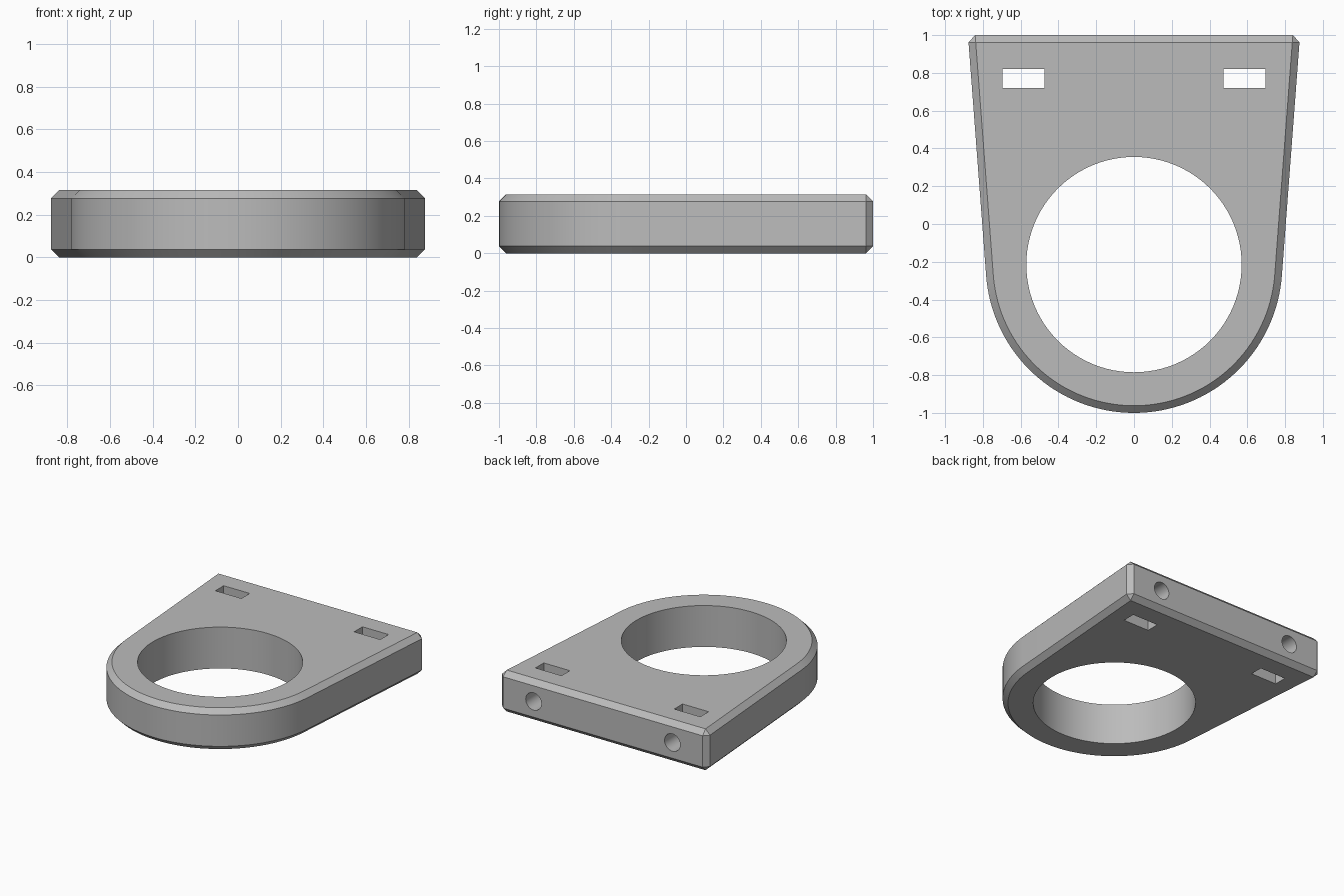
import bpy, bmesh, math
from mathutils import Matrix

if "Cube" in bpy.data.objects:
    bpy.data.objects.remove(bpy.data.objects["Cube"], do_unlink=True)

HEIGHT, CHAMFER = 0.315, 0.038
RING_Y, RING_R, HOLE_R = -0.215, 0.785, 0.57
BACK_X, BACK_Y = 0.879, 1.0
SLOT_X, SLOT_Y = 0.585, 0.77

grey = bpy.data.materials.new("plain grey")
grey.use_nodes = True
colour = (0.5, 0.5, 0.5, 1)
grey.diffuse_color = colour
grey.node_tree.nodes["Principled BSDF"].inputs["Base Color"].default_value = colour


def make_object(name, bm):
    mesh = bpy.data.meshes.new(name)
    bmesh.ops.recalc_face_normals(bm, faces=bm.faces)
    bm.to_mesh(mesh)
    bm.free()
    mesh.materials.append(grey)
    obj = bpy.data.objects.new(name, mesh)
    bpy.context.collection.objects.link(obj)
    return obj


def cylinder(name, radius, depth, matrix, sides):
    bm = bmesh.new()
    bmesh.ops.create_cone(bm, cap_ends=True, segments=sides, radius1=radius,
                          radius2=radius, depth=depth, matrix=matrix)
    return make_object(name, bm)


def box(name, size, centre):
    bm = bmesh.new()
    bmesh.ops.create_cube(bm, size=1,
                          matrix=Matrix.Translation(centre) @ Matrix.Diagonal((*size, 1)))
    return make_object(name, bm)


# Plate outline: round front, straight sides tangent to it, straight back
dy = BACK_Y - RING_Y
tangent = math.atan2(dy, BACK_X) - math.acos(RING_R / math.hypot(BACK_X, dy))
STEPS = 64
outline = [(-BACK_X, BACK_Y)]
for i in range(STEPS + 1):
    a = math.pi - tangent + (math.pi + 2 * tangent) * i / STEPS
    outline.append((RING_R * math.cos(a), RING_Y + RING_R * math.sin(a)))
outline.append((BACK_X, BACK_Y))

# Extrude and chamfer the rims and the two back corners
bm = bmesh.new()
base = bm.faces.new([bm.verts.new((x, y, 0)) for x, y in outline])
top = bmesh.ops.extrude_face_region(bm, geom=[base], use_keep_orig=True)
bmesh.ops.translate(bm, vec=(0, 0, HEIGHT),
                    verts=[v for v in top["geom"] if isinstance(v, bmesh.types.BMVert)])
bmesh.ops.recalc_face_normals(bm, faces=bm.faces)
rims = [e for e in bm.edges
        if abs(e.verts[0].co.z - e.verts[1].co.z) < 0.001
        or all(v.co.y > BACK_Y - 0.01 for v in e.verts)]
bmesh.ops.bevel(bm, geom=rims, offset=CHAMFER, offset_type='OFFSET',
                segments=1, profile=0.5, affect='EDGES')
plate = make_object("mounting_plate", bm)

# Cutters: ring opening, nut slots and screw bores
middle = HEIGHT / 2
cutters = [cylinder("ring_cutter", HOLE_R, 1,
                    Matrix.Translation((0, RING_Y, middle)), 96)]
for side, s in (("left", 1), ("right", -1)):
    cutters.append(box(side + "_slot_cutter", (0.22, 0.1, 1), (s * SLOT_X, SLOT_Y, middle)))
    cutters.append(cylinder(side + "_bore_cutter", 0.066, 0.4,
                            Matrix.Translation((s * SLOT_X, SLOT_Y + 0.2, middle))
                            @ Matrix.Rotation(math.pi / 2, 4, 'X'), 32))

bpy.ops.object.select_all(action='DESELECT')
bpy.context.view_layer.objects.active = plate
plate.select_set(True)
for cutter in cutters:
    cutter.hide_render = True
    cut = plate.modifiers.new(cutter.name, 'BOOLEAN')
    cut.operation = 'DIFFERENCE'
    cut.solver = 'EXACT'
    cut.object = cutter
    bpy.ops.object.modifier_apply(modifier=cut.name)
for cutter in cutters:
    bpy.data.objects.remove(cutter, do_unlink=True)

bpy.ops.object.shade_smooth_by_angle(angle=math.radians(30))
